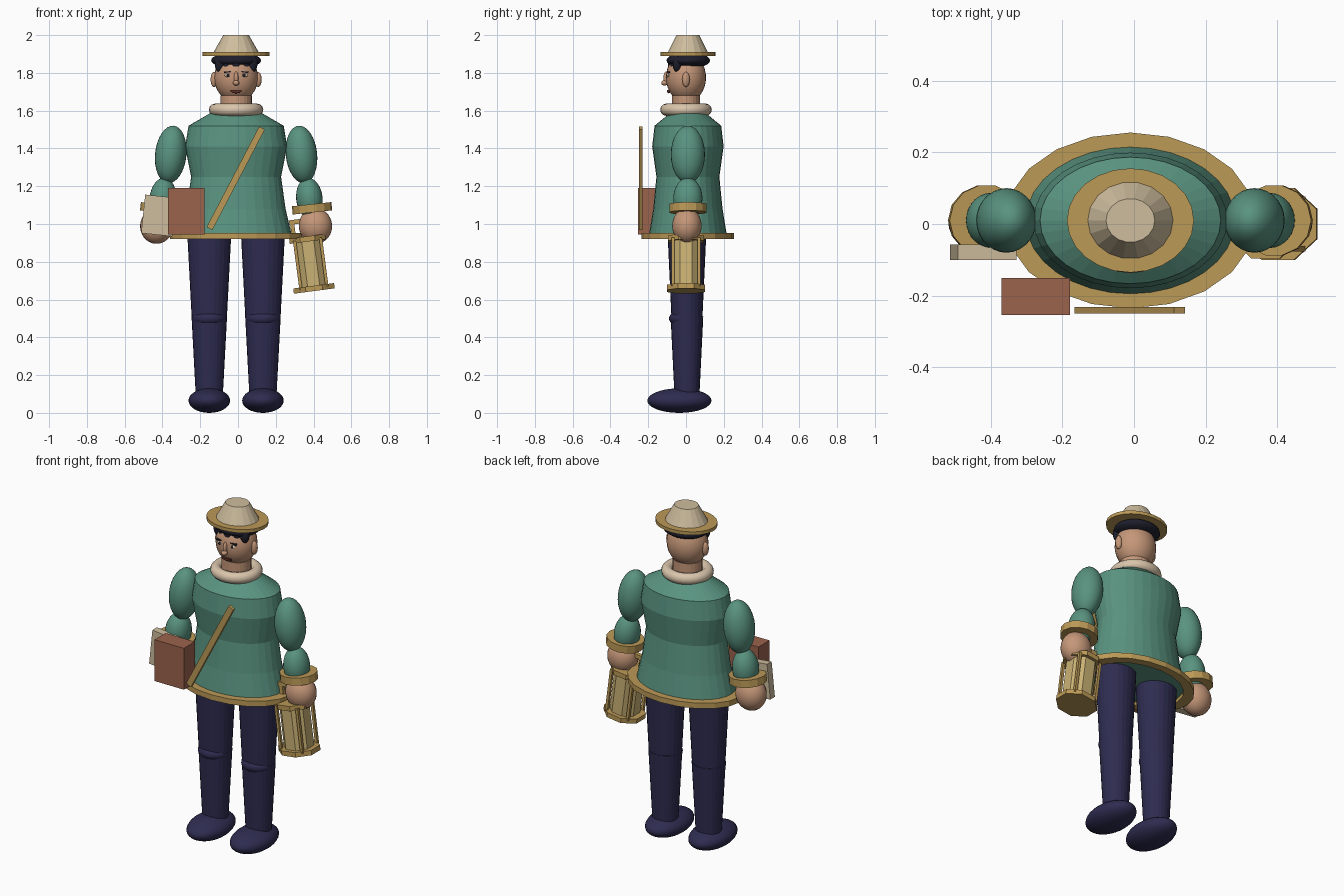
import bpy, bmesh
from math import sin, cos, pi, radians
from mathutils import Matrix, Vector

cube = bpy.data.objects.get("Cube")
if cube:
    bpy.data.objects.remove(cube, do_unlink=True)

CX, CY = -0.01, 0.01  # centre line of the figure


def material(name, r, g, b):
    m = bpy.data.materials.new(name)
    m.use_nodes = True
    m.diffuse_color = (r, g, b, 1)
    m.node_tree.nodes["Principled BSDF"].inputs["Base Color"].default_value = (r, g, b, 1)
    return m


GREEN = material("coat green", 0.10, 0.29, 0.215)
GOLD = material("trim gold", 0.50, 0.32, 0.095)
CREAM = material("cream", 0.62, 0.51, 0.34)
COLLAR = material("collar cream", 0.70, 0.56, 0.41)
SKIN = material("skin", 0.56, 0.31, 0.19)
NAVY = material("trouser navy", 0.027, 0.025, 0.08)
HAIR = material("hair black", 0.012, 0.013, 0.024)
BROWN = material("leather brown", 0.33, 0.125, 0.075)
GLASS = material("lantern pane", 0.60, 0.45, 0.18)
LIP = material("lip brown", 0.13, 0.035, 0.025)


def finish(bm, name, mat, loc, tilt=0, smooth=False):
    bmesh.ops.recalc_face_normals(bm, faces=bm.faces)
    me = bpy.data.meshes.new(name)
    bm.to_mesh(me)
    bm.free()
    me.materials.append(mat)
    for p in me.polygons:
        p.use_smooth = smooth
    ob = bpy.data.objects.new(name, me)
    ob.location = loc
    ob.rotation_euler.y = radians(tilt)
    bpy.context.collection.objects.link(ob)
    return ob


def ball(name, mat, loc, size, tilt=0):
    bm = bmesh.new()
    bmesh.ops.create_uvsphere(bm, u_segments=28, v_segments=16, radius=1)
    bmesh.ops.scale(bm, vec=size, verts=bm.verts)
    return finish(bm, name, mat, loc, tilt, True)


def box(name, mat, loc, size, tilt=0):
    bm = bmesh.new()
    bmesh.ops.create_cube(bm, size=1)
    bmesh.ops.scale(bm, vec=size, verts=bm.verts)
    return finish(bm, name, mat, loc, tilt)


def lathe(name, mat, loc, profile, sides, depth=1, tilt=0, turn=0, closed=False, smooth=False):
    """Spin (radius, height) pairs round z; depth squashes y."""
    bm = bmesh.new()
    rings = []
    for r, z in profile:
        rings.append([bm.verts.new((r * cos(turn + 2 * pi * i / sides),
                                    r * depth * sin(turn + 2 * pi * i / sides), z))
                      for i in range(sides)])
    pairs = list(zip(rings, rings[1:]))
    if closed:
        pairs.append((rings[-1], rings[0]))
    else:
        bm.faces.new(rings[0])
        bm.faces.new(rings[-1])
    for a, b in pairs:
        for i in range(sides):
            j = (i + 1) % sides
            bm.faces.new((a[i], a[j], b[j], b[i]))
    return finish(bm, name, mat, loc, tilt, smooth)


def circle_profile(major, minor, n=12):
    return [(major + minor * cos(2 * pi * i / n), minor * sin(2 * pi * i / n)) for i in range(n)]


# Coat with a flared skirt and a gold hem ring
lathe("coat", GREEN, (CX, CY, 0),
      [(0.295, 0.94), (0.262, 1.08), (0.238, 1.25), (0.27, 1.41), (0.252, 1.52), (0.14, 1.585)], 32, 0.7)
lathe("coat_hem", GOLD, (CX, CY, 0),
      [(0.285, 0.92), (0.35, 0.92), (0.35, 0.952), (0.285, 0.952)], 20, 0.7, closed=True)
lathe("collar", COLLAR, (CX, CY - 0.01, 1.605), circle_profile(0.112, 0.032), 28, 0.95,
      closed=True, smooth=True)

# Head and face
lathe("neck", SKIN, (CX, 0, 0), [(0.083, 1.57), (0.083, 1.68)], 24, 0.9)
ball("head", SKIN, (CX, 0, 1.775), (0.116, 0.106, 0.13))
for s, side in ((1, "left"), (-1, "right")):
    ball(side + "_ear", SKIN, (CX + s * 0.117, 0, 1.765), (0.018, 0.02, 0.04))
    ball(side + "_eye", COLLAR, (CX + s * 0.042, -0.094, 1.787), (0.021, 0.008, 0.009))
    ball(side + "_pupil", HAIR, (CX + s * 0.042, -0.1, 1.787), (0.008, 0.005, 0.008))
    box(side + "_brow", HAIR, (CX + s * 0.042, -0.092, 1.805), (0.045, 0.014, 0.007), s * 5)
ball("nose_bridge", SKIN, (CX, -0.104, 1.772), (0.012, 0.016, 0.035))
ball("nose_tip", SKIN, (CX, -0.113, 1.747), (0.017, 0.018, 0.014))
box("mouth", LIP, (CX, -0.093, 1.704), (0.058, 0.014, 0.01))
ball("lower_lip", LIP, (CX, -0.091, 1.699), (0.022, 0.008, 0.007))

# Hair cap and fringe locks
ball("hair_cap", HAIR, (CX, 0.012, 1.866), (0.132, 0.115, 0.043))
for i in range(5):
    x = (i - 2) * 0.043
    ball("fringe_lock", HAIR, (CX + x, -0.073 + abs(x) * 0.3, 1.848), (0.027, 0.023, 0.045))

# Hat
lathe("hat_brim", GOLD, (CX, CY, 0), [(0.177, 1.89), (0.177, 1.91)], 24, 0.82)
lathe("hat_crown", CREAM, (CX, CY, 0), [(0.119, 1.91), (0.068, 2.0)], 18, 0.9)

# Limbs, mirrored across the centre line
for s, side in ((1, "left"), (-1, "right")):
    ball(side + "_upper_arm", GREEN, (CX + s * 0.346, CY, 1.368), (0.083, 0.09, 0.153), -s * 6)
    ball(side + "_forearm", GREEN, (CX + s * 0.388, CY, 1.135), (0.07, 0.077, 0.11), -s * 6)
    lathe(side + "_cuff", GOLD, (CX + s * 0.402, CY, 1.083),
          [(0.105, -0.022), (0.105, 0.022)], 14, 0.95, -s * 6)
    ball(side + "_hand", SKIN, (CX + s * 0.42, CY - 0.005, 0.99), (0.088, 0.078, 0.095), -s * 6)
    lx = CX + s * 0.142
    lathe(side + "_upper_leg", NAVY, (lx, 0.005, 0), [(0.092, 0.48), (0.117, 0.96)], 24, 0.88)
    lathe(side + "_lower_leg", NAVY, (lx, 0.005, 0), [(0.07, 0.06), (0.094, 0.51)], 24, 0.92)
    ball(side + "_knee", NAVY, (lx, 0, 0.5), (0.092, 0.09, 0.05))
    ball(side + "_shoe", NAVY, (lx, -0.035, 0.065), (0.11, 0.17, 0.065))

# Satchel, strap and folded paper
box("satchel", BROWN, (-0.274, -0.202, 1.067), (0.192, 0.103, 0.245))
box("satchel_strap", GOLD, (-0.012, -0.24, 1.242), (0.034, 0.018, 0.60), 27.6)
box("paper", CREAM, (-0.42, -0.079, 1.045), (0.165, 0.043, 0.205), 6)

# Lantern, tilted so its foot swings outward
TILT = -7.5
base = Vector((0.385, 0.0, 0.79))
spin = Matrix.Rotation(radians(TILT), 3, 'Y')


def hang(x, y, z):
    return base + spin @ Vector((x, y, z))


EIGHTH = pi / 8
lathe("lantern_pane", GLASS, hang(0, 0, 0), [(0.084, -0.125), (0.084, 0.125)], 8, 1, TILT, EIGHTH)
lathe("lantern_foot", GOLD, hang(0, 0, -0.132), [(0.118, -0.014), (0.118, 0.014)], 8, 0.92, TILT, EIGHTH)
lathe("lantern_cap", GOLD, hang(0, 0, 0.132), [(0.104, -0.014), (0.104, 0.014)], 8, 1, TILT, EIGHTH)
for i in range(4):
    a = pi / 4 + i * pi / 2
    box("lantern_post", GOLD, hang(0.098 * cos(a), 0.098 * sin(a), 0), (0.016, 0.016, 0.26), TILT)
for x in (-0.07, 0.07):
    box("lantern_handle_side", GOLD, hang(x, 0, 0.185), (0.022, 0.022, 0.1), TILT)
box("lantern_handle_bar", GOLD, hang(0, 0, 0.23), (0.17, 0.024, 0.024), TILT)
